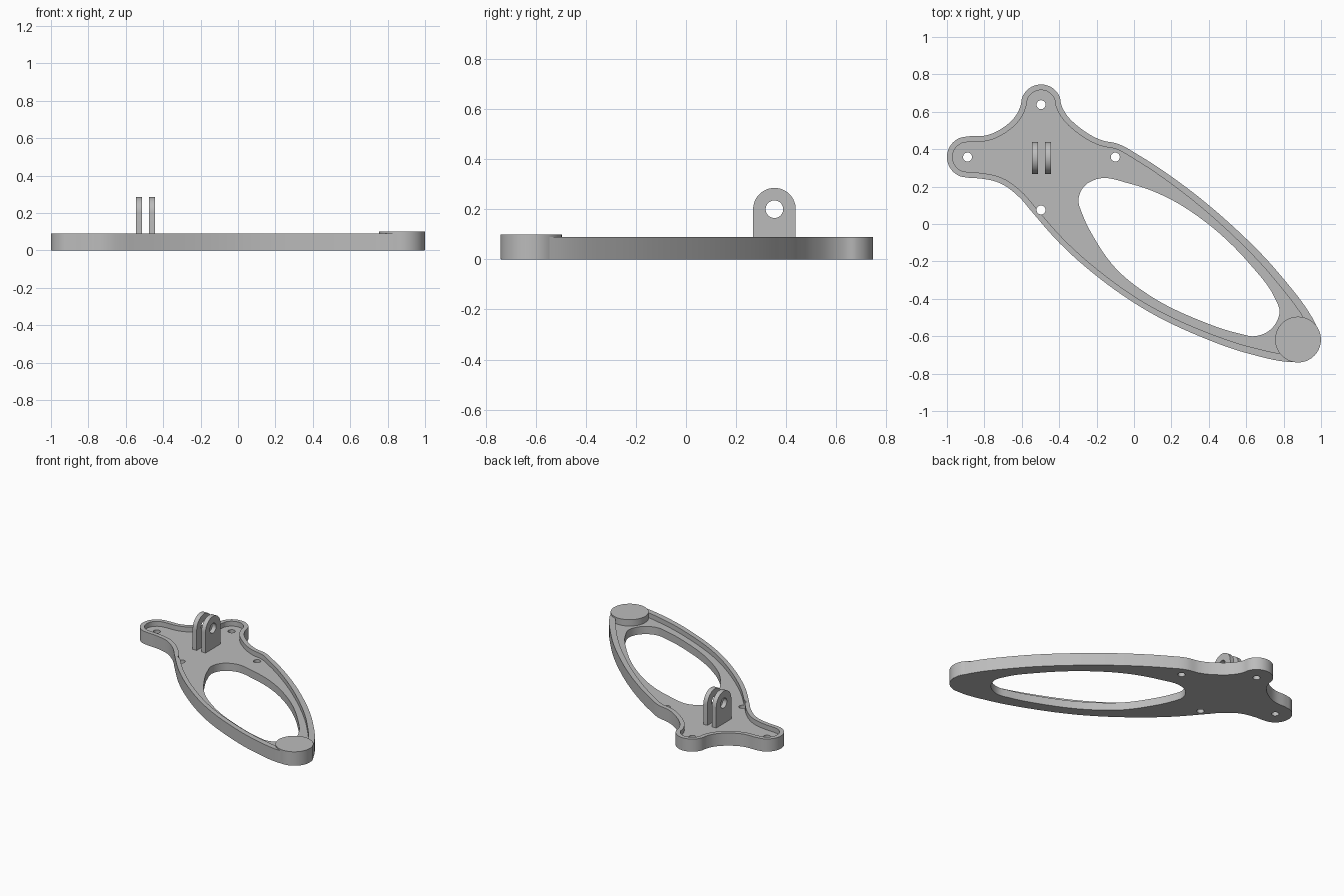
import bpy
import bmesh
from math import cos, sin, radians
from mathutils import Vector
from mathutils.geometry import interpolate_bezier

if "Cube" in bpy.data.objects:
    bpy.data.objects.remove(bpy.data.objects["Cube"])

grey = bpy.data.materials.new("plain grey")
grey.use_nodes = True
colour = (0.5, 0.5, 0.5, 1)
grey.diffuse_color = colour
grey.node_tree.nodes["Principled BSDF"].inputs["Base Color"].default_value = colour

HEIGHT, FLOOR = 0.09, 0.055


def arc(centre, radius, start, end, steps):
    """Points along a circular arc, angles in degrees."""
    angles = [radians(start + (end - start) * i / steps) for i in range(steps + 1)]
    return [(centre[0] + radius * cos(a), centre[1] + radius * sin(a)) for a in angles]


def circle(centre, radius, steps=48):
    return arc(centre, radius, 0, 360, steps)[:-1]


def smooth_loop(points, detail=6):
    """Closed smooth curve through the points."""
    pts = [Vector((*p, 0)) for p in points]
    n = len(pts)
    tangents = []
    for i, p in enumerate(pts):
        before, after = p - pts[i - 1], pts[(i + 1) % n] - p
        t = before.normalized() * after.length + after.normalized() * before.length
        tangents.append(t.normalized())
    loop = []
    for i, p in enumerate(pts):
        j = (i + 1) % n
        reach = (pts[j] - p).length / 3
        curve = interpolate_bezier(p, p + tangents[i] * reach,
                                   pts[j] - tangents[j] * reach, pts[j], detail + 1)
        loop += [(q.x, q.y) for q in curve[:-1]]
    return loop


def inset_loop(loop):
    """Move an anticlockwise loop inward, a little more towards the tip."""
    result = []
    for i, (x, y) in enumerate(loop):
        a, b = Vector(loop[i - 1]), Vector(loop[(i + 1) % len(loop)])
        t = (b - a).normalized()
        width = 0.03 + 0.012 * max(0, x)
        result.append((x - t.y * width, y + t.x * width))
    return result


def prism(name, loop, low, high, along_x=False):
    """Extrude a loop along z, or a y-z loop along x."""
    bm = bmesh.new()
    verts = [bm.verts.new((low, u, v) if along_x else (u, v, low)) for u, v in loop]
    face = bm.faces.new(verts)
    top = bmesh.ops.extrude_face_region(bm, geom=[face])["geom"]
    moved = [g for g in top if isinstance(g, bmesh.types.BMVert)]
    depth = high - low
    bmesh.ops.translate(bm, verts=moved, vec=(depth, 0, 0) if along_x else (0, 0, depth))
    bmesh.ops.recalc_face_normals(bm, faces=bm.faces)
    mesh = bpy.data.meshes.new(name)
    bm.to_mesh(mesh)
    bm.free()
    mesh.materials.append(grey)
    obj = bpy.data.objects.new(name, mesh)
    bpy.context.collection.objects.link(obj)
    return obj


def combine(target, tool, operation="DIFFERENCE"):
    mod = target.modifiers.new("cut", "BOOLEAN")
    mod.operation, mod.solver, mod.object = operation, "EXACT", tool
    activate(target)
    bpy.ops.object.modifier_apply(modifier=mod.name)
    bpy.data.objects.remove(tool)


def activate(obj):
    bpy.ops.object.select_all(action="DESELECT")
    obj.select_set(True)
    bpy.context.view_layer.objects.active = obj


# Outline of the body, anticlockwise from the left-hand lobe
left_lobe, back_lobe, tip = (-0.89, 0.358), (-0.497, 0.638), (0.877, -0.618)
outline = arc(left_lobe, 0.11, 90, 270, 8)
outline += [(-0.82, 0.243), (-0.72, 0.22), (-0.61, 0.14), (-0.55, 0.07), (-0.4, -0.1),
            (-0.185, -0.29), (0.08, -0.47), (0.35, -0.6), (0.62, -0.695)]
outline += arc(tip, 0.121, -97, 33, 6)
outline += [(0.78, -0.27), (0.51, 0.005), (0.24, 0.225), (0.03, 0.365), (-0.09, 0.43),
            (-0.17, 0.447), (-0.29, 0.515), (-0.365, 0.59)]
outline += arc(back_lobe, 0.108, 0, 180, 8)
outline += [(-0.625, 0.59), (-0.7, 0.515), (-0.785, 0.475)]
outer = smooth_loop(outline)

# Opening between the two arms
opening = smooth_loop([
    (-0.2, 0.24), (-0.265, 0.203), (-0.297, 0.13), (-0.275, 0.05), (-0.21, -0.08),
    (-0.1, -0.235), (0.08, -0.38), (0.35, -0.515), (0.56, -0.585), (0.645, -0.6),
    (0.735, -0.56), (0.778, -0.465), (0.75, -0.39), (0.62, -0.215), (0.35, 0.035),
    (0.19, 0.135), (-0.02, 0.215)])

# Body with recessed floor, raised rim, opening and screw holes
body = prism("body_plate", outer, 0, HEIGHT)
combine(body, prism("pocket_cutter", inset_loop(outer), FLOOR, 0.3))
combine(body, prism("opening_cutter", opening, -0.1, 0.3))
for spot in (left_lobe, back_lobe, (-0.1, 0.358), (-0.497, 0.075)):
    combine(body, prism("screw_cutter", circle(spot, 0.024, 32), -0.1, 0.3))

# Round pad on the tip
pad = prism("tip_pad", circle(tip, 0.1225, 64), 0.001, 0.1)

# Pair of upright lugs with a pin hole
hinge = (0.353, 0.2)
profile = arc(hinge, 0.085, 0, 180, 32) + [(0.268, FLOOR - 0.01), (0.438, FLOOR - 0.01)]
lugs = []
for name, x in (("right_lug", -0.545), ("left_lug", -0.476)):
    lug = prism(name, profile, x, x + 0.032, along_x=True)
    combine(lug, prism("pin_cutter", circle(hinge, 0.035), x - 0.1, x + 0.1, along_x=True))
    lugs.append(lug)

for obj in [body, pad] + lugs:
    activate(obj)
    bpy.ops.object.shade_smooth_by_angle(angle=radians(30))
